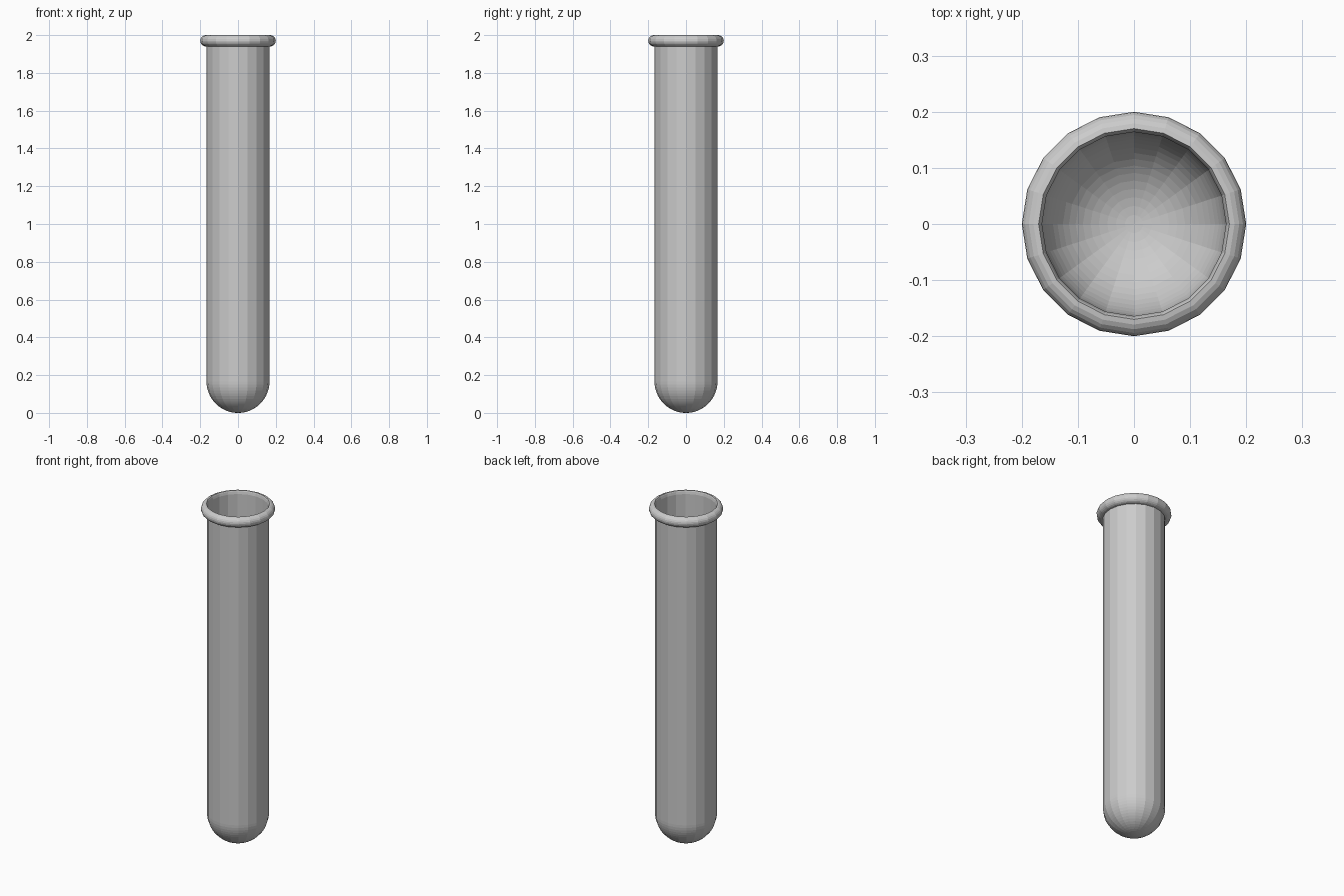
import bpy, bmesh
from math import sin, cos, pi, radians

if "Cube" in bpy.data.objects:
    bpy.data.objects.remove(bpy.data.objects["Cube"])

SIDES = 20
R_OUT, R_IN = 0.167, 0.164
DOME_STEPS = 16
BEAD_R, BEAD_X, BEAD_Z = 0.03, 0.17, 1.97


def dome(radius, z_centre):
    # quarter circle from the bottom pole up to the wall
    return [(radius * sin(i * pi / 2 / DOME_STEPS),
             z_centre - radius * cos(i * pi / 2 / DOME_STEPS))
            for i in range(DOME_STEPS + 1)]


# Profile: outer dome and wall, rounded bead, inner wall and inner dome
profile = dome(R_OUT, R_OUT)
profile.append((R_OUT, BEAD_Z - BEAD_R))
profile += [(BEAD_X + BEAD_R * cos(radians(a)), BEAD_Z + BEAD_R * sin(radians(a)))
            for a in range(-90, 91, 18)]
profile += [(R_OUT, 1.994), (R_IN, 1.98)]
profile += reversed(dome(R_IN, R_OUT))

# Revolve the profile
bm = bmesh.new()
rings = []
for r, z in profile:
    if r < 1e-6:
        rings.append([bm.verts.new((0, 0, z))] * SIDES)
    else:
        rings.append([bm.verts.new((r * cos(2 * pi * k / SIDES),
                                    r * sin(2 * pi * k / SIDES), z))
                      for k in range(SIDES)])
for a, b in zip(rings, rings[1:]):
    for k in range(SIDES):
        n = (k + 1) % SIDES
        corners = dict.fromkeys((a[k], a[n], b[n], b[k]))
        bm.faces.new(list(corners))
bmesh.ops.recalc_face_normals(bm, faces=bm.faces)

mesh = bpy.data.meshes.new("test_tube")
bm.to_mesh(mesh)
bm.free()
bpy.context.collection.objects.link(bpy.data.objects.new("test_tube", mesh))
